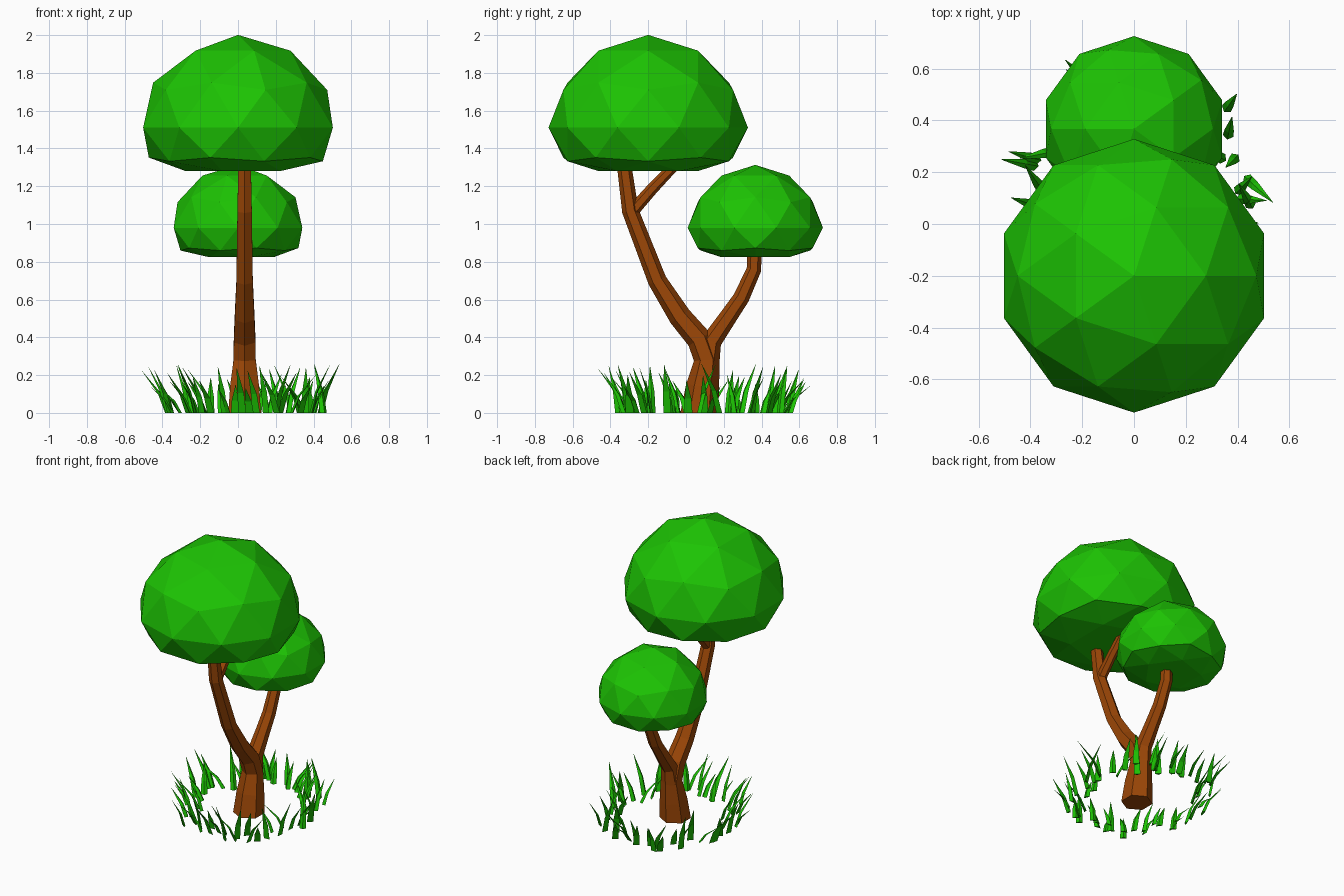
import bpy, bmesh, math, random
from mathutils import Vector

if "Cube" in bpy.data.objects:
    bpy.data.objects.remove(bpy.data.objects["Cube"])

random.seed(11)

def material(name, rgb):
    m = bpy.data.materials.new(name)
    m.diffuse_color = (*rgb, 1)
    m.use_nodes = True
    m.node_tree.nodes["Principled BSDF"].inputs["Base Color"].default_value = m.diffuse_color
    return m

LEAF = material("leaf green", (0.012, 0.55, 0.001))
BARK = material("bark brown", (0.33, 0.062, 0.002))

def make(name, bm, mat):
    bmesh.ops.recalc_face_normals(bm, faces=bm.faces)
    me = bpy.data.meshes.new(name)
    bm.to_mesh(me)
    bm.free()
    me.materials.append(mat)
    ob = bpy.data.objects.new(name, me)
    bpy.context.collection.objects.link(ob)
    return ob

def loft(bm, rings):
    """Skin a list of vertex rings and cap both ends."""
    for a, b in zip(rings, rings[1:]):
        n = len(a)
        for i in range(n):
            bm.faces.new((a[i], a[(i + 1) % n], b[(i + 1) % n], b[i]))
    bm.faces.new(rings[0])
    bm.faces.new(rings[-1])

# Crowns: icospheres with a domed top and a flattened underside
def crown(name, y, z, radius, flip):
    bm = bmesh.new()
    bmesh.ops.create_icosphere(bm, subdivisions=2, radius=1)
    for v in bm.verts:
        h = v.co.z
        if h > 0.01:
            h *= 0.78 + 0.15 * h
        elif h < -0.01:
            h = max(h * (0.84 + 0.38 * h), -0.435)
        v.co = Vector((v.co.x * flip, v.co.y * flip, h)) * radius
    make(name, bm, LEAF).location = (0, y, z)

crown("large_crown", -0.2, 1.51, 0.528, 1)
crown("small_crown", 0.367, 0.98, 0.358, -1)

# Trunk and branches: six-sided tubes along (y, z, radius) paths
def limb(name, path, x=0.035, sides=6):
    bm = bmesh.new()
    pts = [Vector((x, y, z)) for y, z, r in path]
    rings = []
    for i, p in enumerate(pts):
        t = (pts[min(i + 1, len(pts) - 1)] - pts[max(i - 1, 0)]).normalized()
        if p.z == 0:
            t = Vector((0, 0, 1))
        u = Vector((1, 0, 0))
        w = t.cross(u)
        r = path[i][2]
        rings.append([bm.verts.new(p + r * (math.cos(a) * u + math.sin(a) * w))
                      for a in (math.tau * (k + 0.5) / sides for k in range(sides))])
    loft(bm, rings)
    make(name, bm, BARK)

limb("trunk_and_main_branch",
     [(0.07, 0, 0.1), (0.088, 0.14, 0.088), (0.11, 0.28, 0.068), (0.07, 0.39, 0.066),
      (-0.032, 0.51, 0.06), (-0.152, 0.7, 0.05), (-0.295, 1.07, 0.044), (-0.33, 1.33, 0.038)])
limb("right_branch",
     [(0.112, 0.26, 0.065), (0.135, 0.38, 0.054), (0.218, 0.5, 0.047), (0.293, 0.61, 0.043),
      (0.36, 0.76, 0.039), (0.363, 0.88, 0.037)])
limb("upper_twig", [(-0.29, 1.06, 0.034), (-0.18, 1.185, 0.031), (-0.06, 1.31, 0.027)])

# Grass: bent three-sided blades, ridge inward, in a loose ring round the trunk
bm = bmesh.new()
COUNT = 58
for i in range(COUNT):
    a = math.tau * (i + random.uniform(-0.7, 0.7)) / COUNT
    d = random.uniform(0.7, 1.0)
    base = Vector((0.035 + 0.43 * d * math.cos(a), 0.1 + 0.52 * d * math.sin(a), 0))
    lean = Vector((0.5 * math.cos(a) - 0.3 + random.uniform(-0.7, 0.7),
                   0.8 * math.sin(a) + random.uniform(-0.6, 0.6), 0)).normalized()
    side = Vector((-lean.y, lean.x, 0))
    height = random.uniform(0.13, 0.26)
    reach = random.uniform(0.05, 0.14)
    rings = []
    for f, width in ((0, 0.021), (0.45, 0.018), (1, 0.001)):
        c = base + lean * reach * f ** 1.5 + Vector((0, 0, height * f))
        rings.append([bm.verts.new(c + o * width) for o in (side, -side, lean * -0.7)])
    loft(bm, rings)
make("grass_ring", bm, LEAF)
